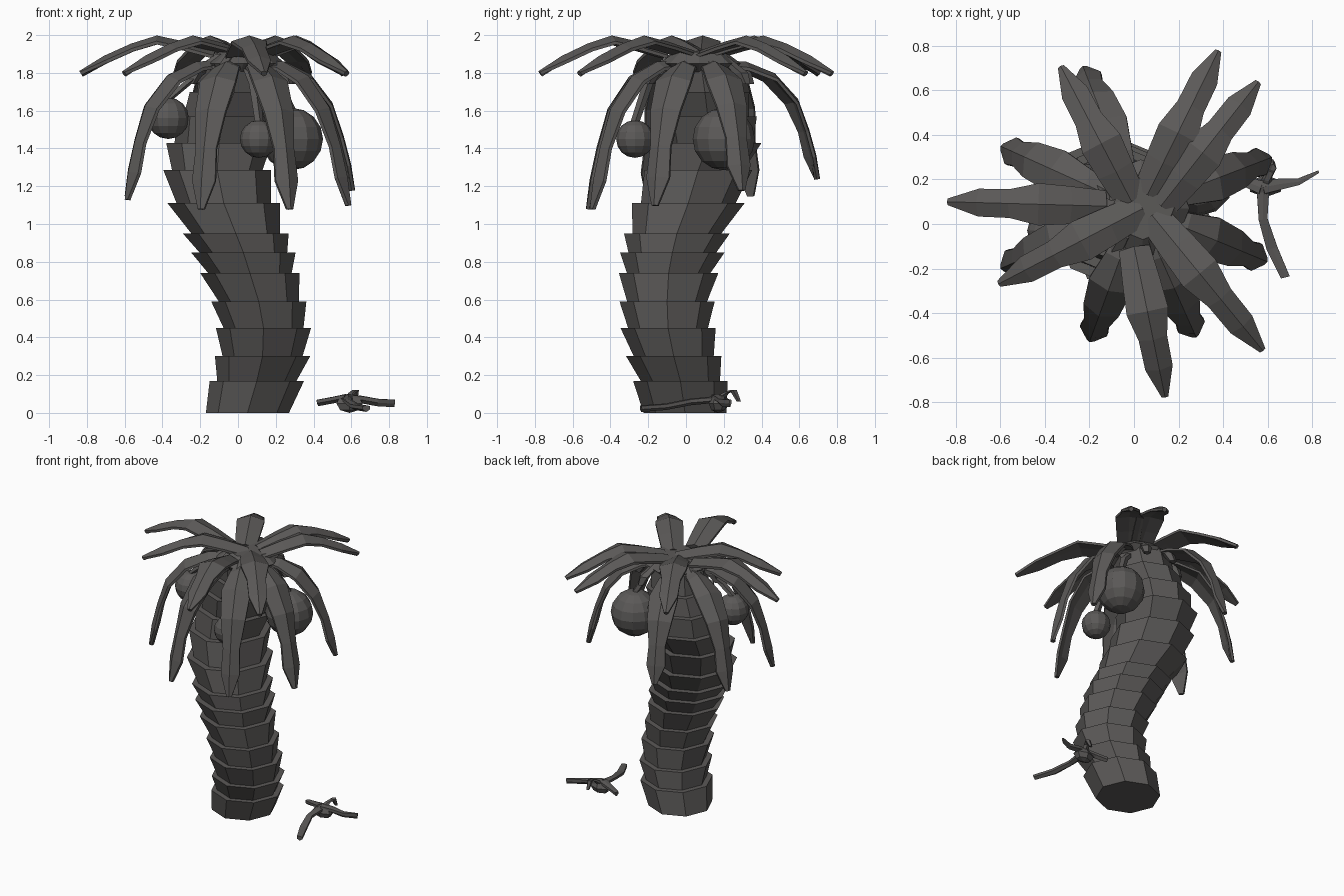
import bpy, bmesh, math
from mathutils import Vector

if "Cube" in bpy.data.objects:
    bpy.data.objects.remove(bpy.data.objects["Cube"])

mat = bpy.data.materials.new("charcoal_grey")
mat.diffuse_color = (0.105, 0.100, 0.097, 1)
mat.use_nodes = True
mat.node_tree.nodes["Principled BSDF"].inputs["Base Color"].default_value = mat.diffuse_color


def finish(name, bm):
    bmesh.ops.recalc_face_normals(bm, faces=bm.faces)
    me = bpy.data.meshes.new(name)
    bm.to_mesh(me)
    bm.free()
    ob = bpy.data.objects.new(name, me)
    me.materials.append(mat)
    bpy.context.collection.objects.link(ob)
    return ob


def skin(bm, rings):
    """Join rings of points into a capped tube."""
    vs = [[bm.verts.new(p) for p in r] for r in rings]
    n = len(vs[0])
    for a, b in zip(vs, vs[1:]):
        for i in range(n):
            bm.faces.new((a[i], a[(i + 1) % n], b[(i + 1) % n], b[i]))
    bm.faces.new(vs[0][::-1])
    bm.faces.new(vs[-1])


def ring(x, y, z, r, n=8):
    return [(x + r * math.cos(i * math.tau / n), y + r * math.sin(i * math.tau / n), z) for i in range(n)]


def blade(name, path, widths, thick=0.03, sag=0.03):
    """Keeled leaf along a path: ridge on top, edges hanging lower."""
    pts = [Vector(p) for p in path]
    d = pts[-1] - pts[0]
    side = Vector((-d.y, d.x, 0)).normalized()
    rings = []
    for i, (p, w) in enumerate(zip(pts, widths)):
        t = (pts[min(i + 1, len(pts) - 1)] - pts[max(i - 1, 0)]).normalized()
        up = t.cross(side).normalized()
        if up.z < 0:
            up = -up
        s = sag * min(1, w / 0.15)
        rings.append([p + side * w / 2 - up * s, p,
                      p - side * w / 2 - up * s,
                      p - side * w / 2 - up * (s + thick * 0.5),
                      p - up * thick,
                      p + side * w / 2 - up * (s + thick * 0.5)])
    bm = bmesh.new()
    skin(bm, rings)
    return finish(name, bm)


# trunk: flared octagonal segments stacked along an S curve (x, y, z, top radius)
levels = [(.05, -.005, 0, .22), (.10, -.03, .17, .25), (.13, -.065, .30, .252),
          (.135, -.095, .45, .252), (.11, -.10, .59, .252), (.063, -.092, .74, .263),
          (.028, -.072, .85, .277), (-.012, -.048, .95, .28), (-.075, .012, 1.11, .298),
          (-.11, .065, 1.285, .285), (-.10, .12, 1.43, .28), (-.07, .115, 1.57, .26),
          (-.02, .10, 1.70, .235), (.0, .08, 1.84, .20)]
bm = bmesh.new()
for i, (a, b) in enumerate(zip(levels, levels[1:])):
    low = a[3] if i == 0 else a[3] * 0.84
    skin(bm, [ring(a[0], a[1], a[2], low), ring(*b)])
finish("trunk", bm)

# crown core that carries the leaves
bm = bmesh.new()
skin(bm, [ring(.01, .07, 1.80, .17), ring(.03, .07, 1.85, .22), ring(.04, .07, 1.91, .14)])
finish("crown_core", bm)

# upper leaves: start (x, y) and tip (x, y), arching out and over
upper = [((-.12, .08), (-.84, .10)), ((-.01, .10), (-.33, .71)),
         ((.06, .13), (.38, .78)), ((.12, .08), (.56, .64)),
         ((.08, .04), (.58, -.57)), ((.0, -.10), (.14, -.78)),
         ((.04, .07), (-.61, -.27))]
for k, (a, b) in enumerate(upper):
    a, b = Vector(a), Vector(b)
    path = []
    for f, z in ((0, 1.92), (.22, 1.965), (.43, 1.998), (.62, 1.955), (.82, 1.89), (1, 1.81)):
        p = a.lerp(b, f)
        path.append((p.x, p.y, z))
    blade(f"upper_leaf_{k + 1}", path, (.14, .17, .19, .13, .125, .03), .035, .03)

# lower leaves: drooping from the crown to the given tips, with outward bulge
lower = [(-.60, .35, 1.15, .3), (-.23, .71, 1.24, .2), (.62, .30, 1.18, 0), (.60, -.17, 1.10, 0),
         (.28, -.51, 1.08, .1), (-.20, -.53, 1.08, .1), (-.60, -.20, 1.13, .3)]
base = Vector((.02, .07))
for k, (x, y, z, bulge) in enumerate(lower):
    tip = Vector((x, y))
    path = []
    for f, g, e in ((.15, -.01, 0), (.38, 0, .03), (.61, .10, .08), (.80, .32, .09),
                    (.90, .58, .05), (.965, .80, .02), (1, 1, 0)):
        p = base.lerp(tip, f + e * bulge)
        path.append((p.x, p.y, 1.86 + (z - 1.86) * g))
    blade(f"lower_leaf_{k + 1}", path, (.08, .14, .20, .17, .115, .13, .035), .035, .035)

# coconuts on short stalks
for k, (x, y, z, r) in enumerate([(.11, -.27, 1.45, .10), (.285, .20, 1.45, .165), (-.37, -.03, 1.56, .11)]):
    bm = bmesh.new()
    bmesh.ops.create_uvsphere(bm, u_segments=12, v_segments=8, radius=r)
    bmesh.ops.translate(bm, verts=bm.verts, vec=(x, y, z))
    finish(f"coconut_{k + 1}", bm)
    bm = bmesh.new()
    skin(bm, [ring(x, y, z + r * .9, .025, 5), ring(x * .75, y * .75, 1.74, .03, 5),
              ring(x * .4, y * .4 + .04, 1.84, .03, 5)])
    finish(f"coconut_stalk_{k + 1}", bm)

# leaf stubs around the crown
for k in range(8):
    c, s = math.cos(k * math.tau / 8 + .3), math.sin(k * math.tau / 8 + .3)
    bm = bmesh.new()
    skin(bm, [ring(.02 + .12 * c, .07 + .12 * s, 1.90, .03, 5),
              ring(.02 + .25 * c, .07 + .25 * s, 1.80, .04, 5),
              ring(.02 + .28 * c, .07 + .28 * s, 1.74, .025, 5)])
    finish(f"leaf_stub_{k + 1}", bm)

# small winged figure on the ground: body, two long wings, tail, raised head
bm = bmesh.new()
bmesh.ops.create_uvsphere(bm, u_segments=6, v_segments=4, radius=1)
for v in bm.verts:
    v.co = Vector((.59 + v.co.x * .08, .17 + v.co.y * .05, .05 + v.co.z * .05))
finish("ground_body", bm)
blade("ground_wing_front", [(.58, .17, .09), (.58, .02, .075), (.62, -.11, .05), (.68, -.24, .04)],
      (.06, .04, .05, .04), .035, .015)
blade("ground_wing_side", [(.58, .165, .10), (.66, .18, .09), (.74, .19, .075), (.83, .235, .07)],
      (.06, .05, .03, .012), .04, .01)
blade("ground_tail", [(.57, .165, .10), (.50, .19, .085), (.42, .22, .07)], (.06, .045, .03), .035, .01)
bm = bmesh.new()
skin(bm, [ring(.59, .17, .07, .03, 5), ring(.60, .21, .105, .02, 5), ring(.62, .25, .12, .02, 5),
          ring(.62, .28, .06, .012, 5)])
finish("ground_head", bm)
